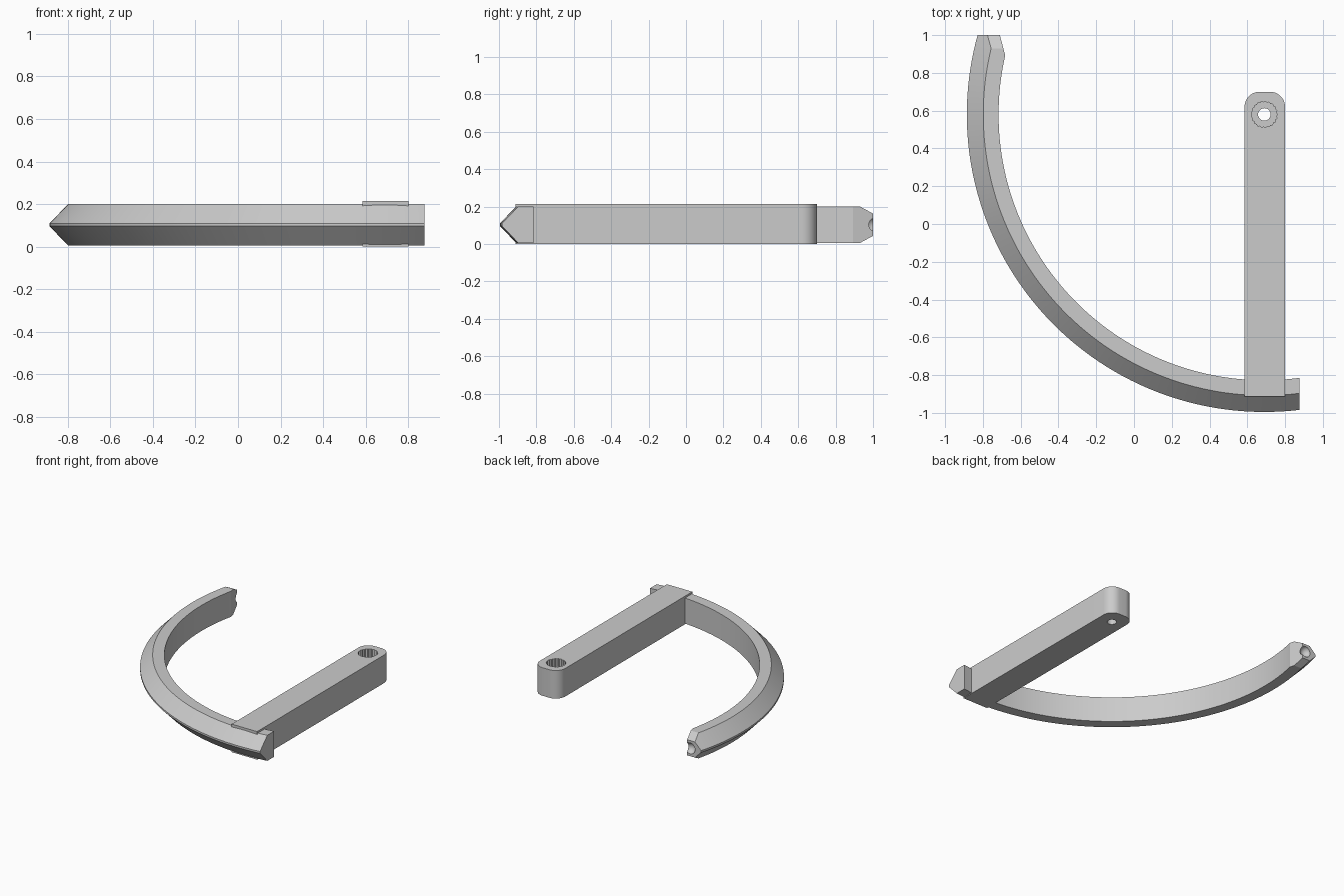
import bpy, bmesh, math
from mathutils import Vector

if "Cube" in bpy.data.objects:
    bpy.data.objects.remove(bpy.data.objects["Cube"], do_unlink=True)

grey = bpy.data.materials.new("plain grey")
grey.use_nodes = True
colour = (0.6, 0.6, 0.6, 1)
grey.diffuse_color = colour
grey.node_tree.nodes["Principled BSDF"].inputs["Base Color"].default_value = colour

PIVOT = Vector((0.69, 0.58, 0))


def finish(bm, name):
    bmesh.ops.recalc_face_normals(bm, faces=bm.faces[:])
    mesh = bpy.data.meshes.new(name)
    bm.to_mesh(mesh)
    bm.free()
    mesh.materials.append(grey)
    ob = bpy.data.objects.new(name, mesh)
    bpy.context.collection.objects.link(ob)
    return ob


def prism(name, outline, z0, z1):
    bm = bmesh.new()
    base = bm.faces.new([bm.verts.new((x, y, z0)) for x, y in outline])
    top = bmesh.ops.extrude_face_region(bm, geom=[base])["geom"]
    bmesh.ops.translate(bm, vec=(0, 0, z1 - z0),
                        verts=[g for g in top if isinstance(g, bmesh.types.BMVert)])
    return finish(bm, name)


def ring(radius, count, wave=0):
    return [(PIVOT.x + (radius + wave * (-1) ** i) * math.cos(math.tau * i / count),
             PIVOT.y + (radius + wave * (-1) ** i) * math.sin(math.tau * i / count))
            for i in range(count)]


def cut(ob, cutter):
    cutter.hide_render = True
    cutter.hide_set(True)
    mod = ob.modifiers.new("cut", "BOOLEAN")
    mod.operation = "DIFFERENCE"
    mod.solver = "EXACT"
    mod.object = cutter
    bpy.ops.object.select_all(action="DESELECT")
    bpy.context.view_layer.objects.active = ob
    ob.select_set(True)
    bpy.ops.object.modifier_apply(modifier=mod.name)
    bpy.data.objects.remove(cutter, do_unlink=True)


def smooth(ob, degrees):
    bpy.ops.object.select_all(action="DESELECT")
    bpy.context.view_layer.objects.active = ob
    ob.select_set(True)
    bpy.ops.object.shade_smooth_by_angle(angle=math.radians(degrees))


# Curved blade: section swept round the pivot, from past the arm to the tip
section = [(1.407, 0.005), (1.488, 0.005), (1.575, 0.096),
           (1.575, 0.11), (1.488, 0.2), (1.407, 0.2)]
steps = 100
bm = bmesh.new()
loops = []
for i in range(steps + 1):
    a = math.radians(280 - 122 * i / steps)
    loops.append([bm.verts.new((PIVOT.x + r * math.cos(a), PIVOT.y + r * math.sin(a), z))
                  for r, z in section])
for a, b in zip(loops, loops[1:]):
    for k in range(len(section)):
        n = (k + 1) % len(section)
        bm.faces.new((a[k], a[n], b[n], b[k]))
bm.faces.new(loops[0])
bm.faces.new(loops[-1])


def trim(point, normal, tip_only=False):
    geom = bm.verts[:] + bm.edges[:] + bm.faces[:]
    if tip_only:
        faces = [f for f in bm.faces if f.calc_center_median().y > 0.7
                 and f.calc_center_median().x < 0]
        geom = list({g for f in faces for g in [f, *f.edges, *f.verts]})
    bmesh.ops.bisect_plane(bm, geom=geom, dist=1e-5, plane_co=point,
                           plane_no=normal, clear_outer=True)
    bmesh.ops.holes_fill(bm, edges=[e for e in bm.edges if e.is_boundary], sides=0)


# Square ends, then the chamfered tip
trim((0.875, 0, 0), (1, 0, 0))
trim((0, 1, 0), (0, 1, 0))
trim((-0.75, 0.93, 0.2), (0, 0.038, 0.07), True)
trim((-0.75, 0.93, 0.005), (0, 0.038, -0.07), True)
trim((-0.68, 0.885, 0), (0.115, 0.03, 0), True)
blade = finish(bm, "curved_blade")

# Round socket in the tip
bm = bmesh.new()
bmesh.ops.create_uvsphere(bm, u_segments=24, v_segments=12, radius=0.042)
bmesh.ops.translate(bm, verts=bm.verts[:], vec=(-0.735, 1.005, 0.1025))
cut(blade, finish(bm, "socket_cutter"))
smooth(blade, 20)

# Straight arm with rounded pivot end
left, right, front, back, rad = 0.585, 0.8, -0.912, 0.7, 0.08
outline = [(left, front), (right, front)]
for cx, start in ((right - rad, 0), (left + rad, 90)):
    for i in range(13):
        a = math.radians(start + 90 * i / 12)
        outline.append((cx + rad * math.cos(a), back - rad + rad * math.sin(a)))
arm = prism("straight_arm", outline, 0, 0.214)

# Toothed bore above a small through hole
cut(arm, prism("bore_cutter", ring(0.067, 42, 0.003), 0.05, 0.3))
cut(arm, prism("hole_cutter", ring(0.033, 32), -0.1, 0.3))
smooth(arm, 20)
